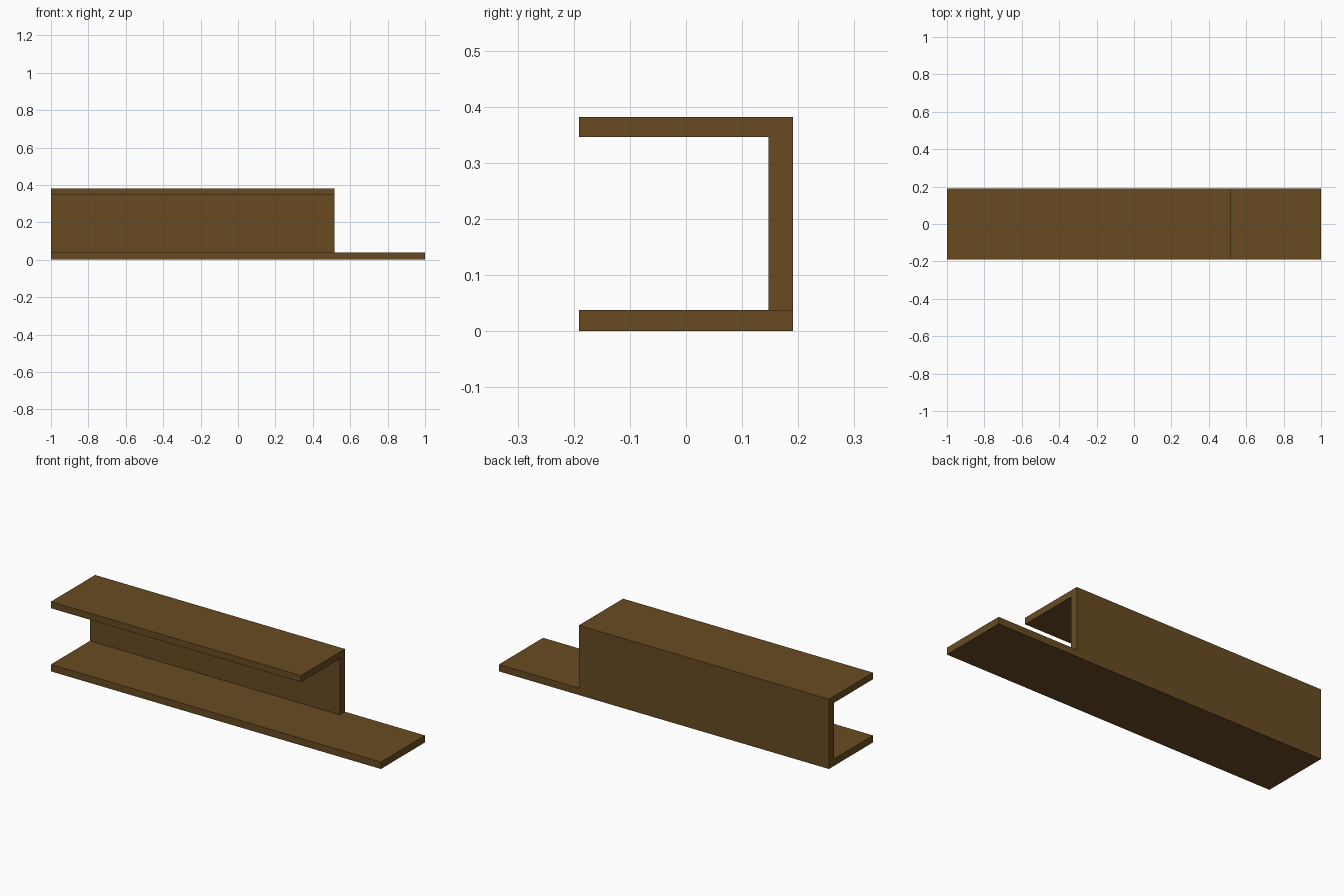
import bpy, bmesh

if "Cube" in bpy.data.objects:
    bpy.data.objects.remove(bpy.data.objects["Cube"])

W, H = 0.191, 0.382           # half depth, height
PLATE, ROOF, WEB = 0.038, 0.346, 0.147
X0, X1, X2 = -1.0, 0.515, 1.0

# Cross-section (y, z): base plate points first, then wall and upper flange
base = [(-W, 0), (W, 0), (W, PLATE), (WEB, PLATE), (-W, PLATE)]
upper = [(W, H), (-W, H), (-W, ROOF), (WEB, ROOF)]
profile = base + upper

bm = bmesh.new()


def ring(x, pts):
    return [bm.verts.new((x, y, z)) for y, z in pts]


def bridge(a, b, order):
    for i, j in zip(order, order[1:] + order[:1]):
        bm.faces.new((a[i], a[j], b[j], b[i]))


# Open channel section
left, mid = ring(X0, profile), ring(X1, profile)
bridge(left, mid, [0, 1, 2, 5, 6, 7, 8, 3, 4])

# End caps: wall and flange at both ends, plate at the left
for r in (left, mid):
    bm.faces.new([r[i] for i in (3, 2, 5, 6, 7, 8)])
bm.faces.new(left[:5])

# Base plate running on past the channel
right = ring(X2, base)
bridge(mid, right, [0, 1, 2, 3, 4])
bm.faces.new(right)

bmesh.ops.recalc_face_normals(bm, faces=bm.faces)
mesh = bpy.data.meshes.new("channel_beam")
bm.to_mesh(mesh)
bm.free()

brown = bpy.data.materials.new("dark brown")
brown.diffuse_color = (0.138, 0.071, 0.0165, 1)
brown.use_nodes = True
brown.node_tree.nodes["Principled BSDF"].inputs["Base Color"].default_value = brown.diffuse_color
mesh.materials.append(brown)
bpy.context.collection.objects.link(bpy.data.objects.new("channel_beam", mesh))
